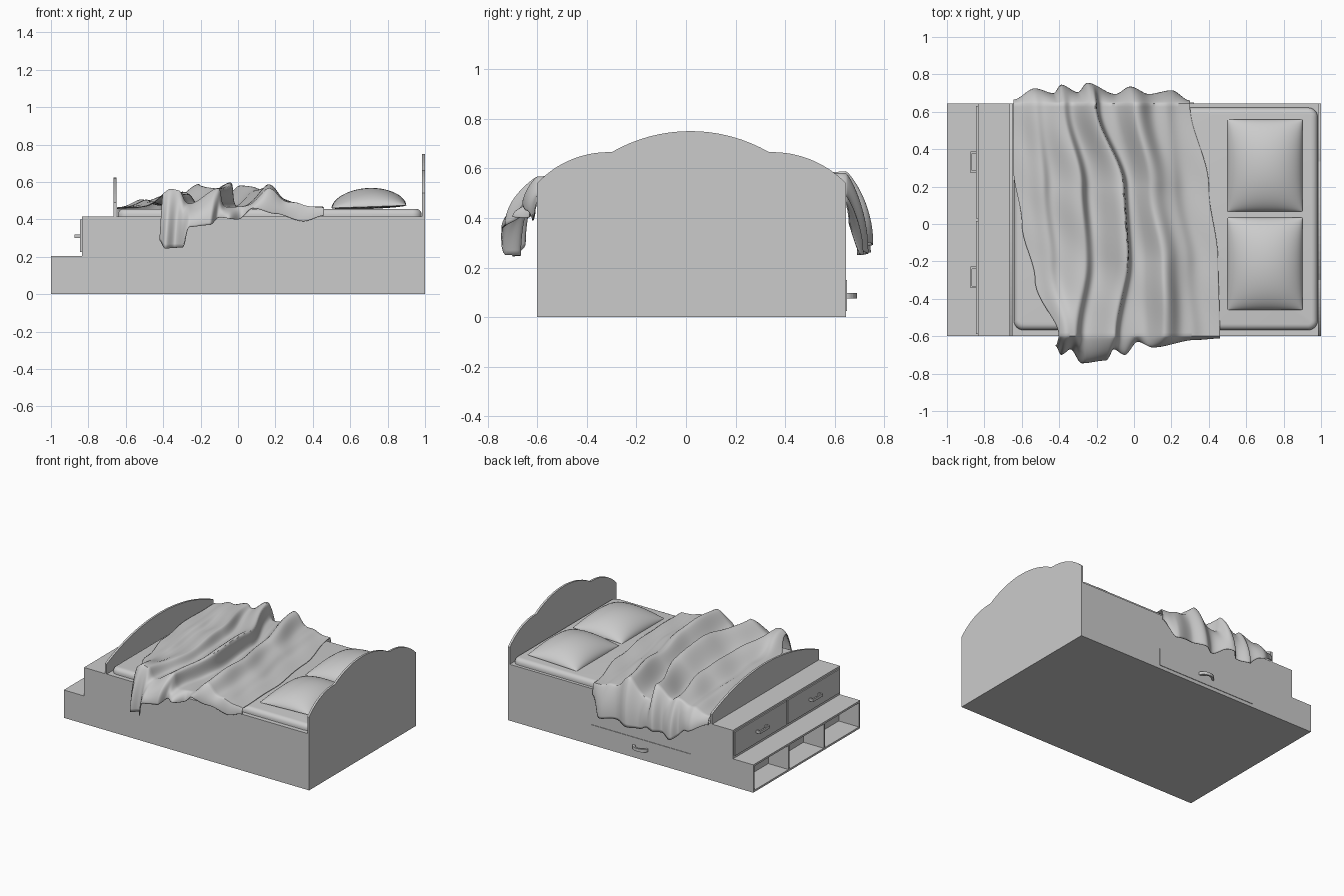
import bpy, bmesh, math
from mathutils import Vector

if "Cube" in bpy.data.objects:
    bpy.data.objects.remove(bpy.data.objects["Cube"])

grey = bpy.data.materials.new("plain_grey")
grey.use_nodes = True
COLOUR = (0.6, 0.6, 0.6, 1)
grey.diffuse_color = COLOUR
grey.node_tree.nodes["Principled BSDF"].inputs["Base Color"].default_value = COLOUR

FRONT, BACK = -0.6, 0.645          # bed sides in y
MID = (FRONT + BACK) / 2


def finish(name, bm, smooth=False):
    bmesh.ops.recalc_face_normals(bm, faces=bm.faces)
    mesh = bpy.data.meshes.new(name)
    bm.to_mesh(mesh)
    bm.free()
    obj = bpy.data.objects.new(name, mesh)
    bpy.context.collection.objects.link(obj)
    mesh.materials.append(grey)
    if smooth:
        bpy.ops.object.select_all(action='DESELECT')
        obj.select_set(True)
        bpy.context.view_layer.objects.active = obj
        bpy.ops.object.shade_smooth_by_angle(angle=math.radians(50))
    return obj


def box(name, x, y, z):
    bm = bmesh.new()
    bmesh.ops.create_cube(bm, size=1)
    for v in bm.verts:
        v.co = Vector([(a + b) / 2 + c * (b - a) for (a, b), c in zip((x, y, z), v.co)])
    return finish(name, bm)


def extrude(name, points, offset):
    bm = bmesh.new()
    face = bm.faces.new([bm.verts.new(p) for p in points])
    new = bmesh.ops.extrude_face_region(bm, geom=[face])["geom"]
    bmesh.ops.translate(bm, vec=offset, verts=[g for g in new if isinstance(g, bmesh.types.BMVert)])
    return finish(name, bm)


def interp(table, x):
    # smooth steps between a few (position, value) pairs
    if x <= table[0][0]:
        return table[0][1]
    for (a, p), (b, q) in zip(table, table[1:]):
        if x <= b:
            t = (x - a) / (b - a)
            return p + (q - p) * t * t * (3 - 2 * t)
    return table[-1][1]


def arc(p, q, rise, n=16):
    # circular arc between two (y, z) points, bulging by rise
    p, q = Vector(p), Vector(q)
    chord = q - p
    half = chord.length / 2
    radius = (half * half + rise * rise) / (2 * rise)
    up = Vector((-chord.y, chord.x)).normalized()
    centre = (p + q) / 2 + up * (rise - radius)
    spread = math.asin(half / radius)
    return [centre + radius * (up * math.cos(a) + chord.normalized() * math.sin(a))
            for a in (spread * (2 * i / n - 1) for i in range(n + 1))]


# Bed base and stepped storage at the foot
box("bed_base", (-0.835, 0.985), (FRONT, BACK), (0, 0.415))
WALL = 0.014
box("step_floor", (-1, -0.835), (FRONT, BACK), (0, WALL))
box("step_top", (-1, -0.835), (FRONT, BACK), (0.205 - WALL, 0.205))
for i in range(4):
    y = FRONT + (BACK - FRONT - WALL) * i / 3
    box("step_divider", (-1, -0.835), (y, y + WALL), (WALL, 0.205 - WALL))

# Foot drawers with bar handles
for y0, y1 in ((-0.588, 0.017), (0.03, 0.632)):
    box("foot_drawer", (-0.844, -0.835), (y0, y1), (0.225, 0.4))
    c = (y0 + y1) / 2
    box("foot_handle_bar", (-0.875, -0.865), (c - 0.057, c + 0.057), (0.3, 0.32))
    for s in (-1, 1):
        box("foot_handle_post", (-0.866, -0.844), (c + s * 0.051 - 0.006, c + s * 0.051 + 0.006), (0.3, 0.32))

# Side drawer with a curved pull
box("side_drawer", (-0.49, 0.32), (BACK, BACK + 0.004), (0.025, 0.15))
rim = [(-0.085 + r * math.cos(a) * 0.062, BACK + r * math.sin(a) * 0.044, 0.075)
       for r, order in ((1, 1), (0.72, -1))
       for a in [math.pi * i / 14 for i in range(15)][::order]]
extrude("side_handle", rim, (0, 0, 0.022))

# Headboard with three lobes, footboard with one arch
top = (arc((FRONT, 0.54), (-0.3, 0.665), 0.035) + arc((-0.3, 0.665), (0.335, 0.665), 0.085)[1:]
       + arc((0.335, 0.665), (BACK, 0.54), 0.035)[1:])
extrude("headboard", [(0.985, p.x, p.y) for p in top] + [(0.985, BACK, 0), (0.985, FRONT, 0)], (0.015, 0, 0))
top = arc((FRONT, 0.49), (BACK, 0.49), 0.135, 32)
extrude("footboard", [(-0.665, p.x, p.y) for p in top] + [(-0.665, BACK, 0.41), (-0.665, FRONT, 0.41)], (0.015, 0, 0))

# Mattress with rounded corners and edges
mattress = box("mattress", (-0.642, 0.982), (-0.567, 0.622), (0.38, 0.457))
bm = bmesh.new()
bm.from_mesh(mattress.data)
upright = [e for e in bm.edges if abs(e.verts[0].co.z - e.verts[1].co.z) > 0.01]
bmesh.ops.bevel(bm, geom=upright, offset=0.05, segments=6, profile=0.5, affect='EDGES')
rim = [e for e in bm.edges if all(v.co.z > 0.45 for v in e.verts)]
bmesh.ops.bevel(bm, geom=rim, offset=0.032, segments=5, profile=0.5, affect='EDGES')
bpy.data.objects.remove(mattress)
finish("mattress", bm, True)


# Pillows: a domed top over a shallow underside
def pillow(name, x, y):
    bm = bmesh.new()
    for side, height in ((1, 0.1), (-1, 0.012)):
        grid = bmesh.ops.create_grid(bm, x_segments=28, y_segments=28, size=1)["verts"]
        for v in grid:
            a, b = (math.sin(c * math.pi / 2) for c in v.co.xy)
            dome = max(0, (1 - a * a) * (1 - b * b)) ** 0.55
            pinch = 1 - 0.012 * (1 - max(a * a, b * b)) 
            v.co = (x + 0.2 * a * pinch, y + 0.247 * b * pinch, 0.468 + 0.007 * a + side * height * dome)
    bmesh.ops.remove_doubles(bm, verts=bm.verts, dist=0.0004)
    finish(name, bm, True)


pillow("left_pillow", 0.7, 0.313)
pillow("right_pillow", 0.7, -0.213)

# Rumpled blanket: fold ridges run across the bed, both ends hang over the sides
LEFT_EDGE = ((-0.6, -0.42), (-0.3, -0.53), (0, -0.6), (0.3, -0.645), (0.64, -0.645))
RIGHT_EDGE = ((-0.6, 0.46), (-0.2, 0.45), (0.2, 0.4), (0.64, 0.3))
FOLDS = (  # path of x along y, height, width towards foot, width towards head
    (((-0.6, -0.34), (-0.2, -0.28), (0.2, -0.31), (0.64, -0.4)), 0.085, 0.1, 0.045),
    (((-0.6, -0.13), (-0.2, -0.07), (0.2, -0.09), (0.64, -0.24)), 0.135, 0.09, 0.035),
    (((-0.6, 0.14), (-0.2, 0.13), (0.2, 0.07), (0.64, -0.02)), 0.12, 0.055, 0.09),
    (((-0.6, -0.4), (-0.2, -0.46), (0.2, -0.5), (0.64, -0.54)), 0.035, 0.05, 0.04),
    (((-0.6, 0.3), (-0.2, 0.27), (0.2, 0.2), (0.64, 0.16)), 0.025, 0.06, 0.05))
HEM_FRONT = ((-0.43, 0.3), (-0.39, 0.245), (-0.3, 0.25), (-0.26, 0.36), (-0.15, 0.37),
             (-0.1, 0.41), (0, 0.4), (0.08, 0.46), (0.2, 0.43), (0.35, 0.39), (0.46, 0.42))
HEM_BACK = ((-0.645, 0.41), (-0.5, 0.35), (-0.38, 0.26), (-0.2, 0.3), (-0.1, 0.25), (0.1, 0.27), (0.22, 0.25), (0.3, 0.38))
OUT_FRONT = ((-0.42, 0.05), (-0.39, 0.1), (-0.34, 0.07), (-0.28, 0.145), (-0.15, 0.13), (-0.11, 0.07),
             (-0.05, 0.1), (0.02, 0.03), (0.1, 0.06), (0.33, 0.02), (0.46, 0.012))
OUT_BACK = ((-0.645, 0.02), (-0.53, 0.08), (-0.43, 0.055), (-0.39, 0.1), (-0.3, 0.06), (-0.25, 0.11),
            (-0.1, 0.05), (-0.02, 0.09), (0.08, 0.05), (0.2, 0.07), (0.3, 0.015))


def fold_height(x, y):
    h = 0
    for k, (path, height, foot, head) in enumerate(FOLDS):
        d = x - interp(path, y)
        bell = math.exp(-(d / (foot if d < 0 else head)) ** 2)
        h = max(h, 0) + height * bell * (0.88 + 0.12 * math.sin(7 * y + 2 * k))
    return h + 0.004 * math.sin(19 * x + 9 * y) * math.sin(11 * y + 2)


NU, NV, HANG = 130, 100, 0.17
bm = bmesh.new()
rows = []
for j in range(NV + 1):
    t = j / NV
    drop = max(0, HANG - t, t - 1 + HANG) / HANG
    y = FRONT + (BACK - FRONT) * min(1, max(0, (t - HANG) / (1 - 2 * HANG)))
    row = []
    for i in range(NU + 1):
        a, b = interp(LEFT_EDGE, y), interp(RIGHT_EDGE, y)
        x = a + (b - a) * i / NU
        h = fold_height(x, y)
        z = 0.465 + h
        yy = y
        if drop:
            hem, out, sign = (HEM_FRONT, OUT_FRONT, -1) if t < 0.5 else (HEM_BACK, OUT_BACK, 1)
            yy += sign * max(0.01, interp(out, x)) * math.sin(drop * math.pi / 2)
            z += (interp(hem, x) - z) * drop ** 1.25
        row.append(bm.verts.new((x + 0.25 * h * (1 - drop), yy, z)))
    rows.append(row)
for r, s in zip(rows, rows[1:]):
    for i in range(NU):
        bm.faces.new((r[i], r[i + 1], s[i + 1], s[i]))
blanket = finish("blanket", bm, True)
cloth = blanket.modifiers.new("cloth_thickness", 'SOLIDIFY')
cloth.thickness = 0.005
